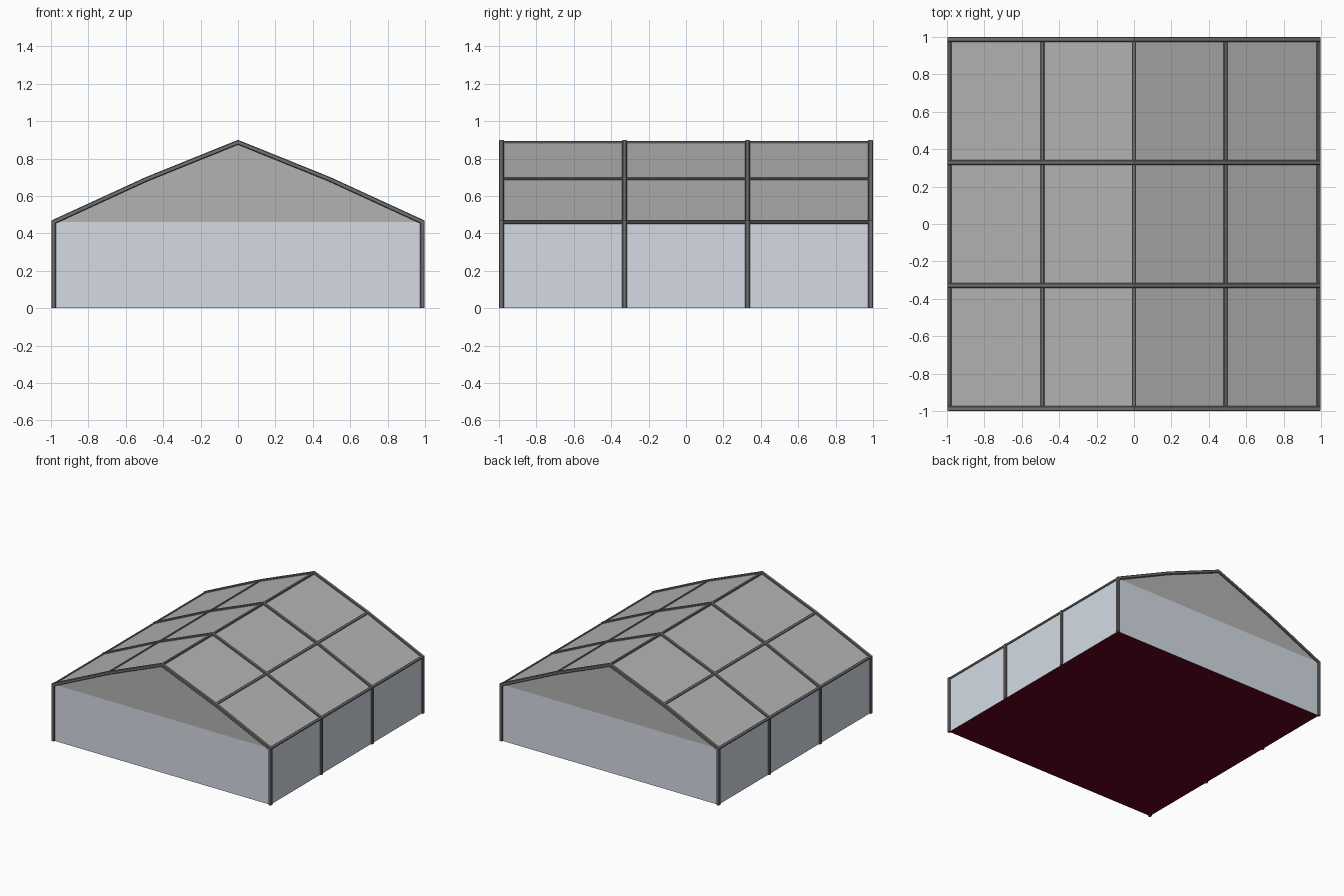
import bpy, bmesh
from mathutils import Vector

if "Cube" in bpy.data.objects:
    bpy.data.objects.remove(bpy.data.objects["Cube"])

X, EAVE = 0.986, 0.461          # frame centre lines
MID, RIDGE = (0.488, 0.69), 0.887
Y = 0.987
FRAMES = [-Y, -Y / 3, Y / 3, Y]


def material(name, rgb):
    m = bpy.data.materials.new(name)
    m.diffuse_color = (*rgb, 1)
    m.use_nodes = True
    m.node_tree.nodes["Principled BSDF"].inputs["Base Color"].default_value = m.diffuse_color
    return m


metal = material("frame_metal", (0.17, 0.17, 0.17))
canvas = material("roof_canvas", (0.45, 0.45, 0.45))
wall = material("wall_sheet", (0.66, 0.71, 0.78))
carpet = material("floor_carpet", (0.12, 0.001, 0.012))


def finish(name, bm, mat):
    bmesh.ops.recalc_face_normals(bm, faces=bm.faces)
    me = bpy.data.meshes.new(name)
    bm.to_mesh(me)
    bm.free()
    me.materials.append(mat)
    ob = bpy.data.objects.new(name, me)
    bpy.context.collection.objects.link(ob)
    return ob


def sweep(name, path, side, a, b, c):
    """Mitred bar with a chamfered a x b half-size section along a planar path."""
    path, side = [Vector(p) for p in path], Vector(side)
    section = [(a, b - c), (a - c, b), (c - a, b), (-a, b - c),
               (-a, c - b), (c - a, -b), (a - c, -b), (a, c - b)]
    normals = [(q - p).normalized().cross(side) for p, q in zip(path, path[1:])]
    bm = bmesh.new()
    rings = []
    for i, p in enumerate(path):
        n0, n1 = normals[max(i - 1, 0)], normals[min(i, len(normals) - 1)]
        n = (n0 + n1) / (1 + n0.dot(n1))
        rings.append([bm.verts.new(p + side * u + n * v) for u, v in section])
    for r, s in zip(rings, rings[1:]):
        for k in range(8):
            j = (k + 1) % 8
            bm.faces.new((r[k], r[j], s[j], s[k]))
    bm.faces.new(rings[0])
    bm.faces.new(rings[-1])
    return finish(name, bm, metal)


def panel(name, polys, mat):
    bm = bmesh.new()
    for poly in polys:
        bm.faces.new([bm.verts.new(p) for p in poly])
    bmesh.ops.remove_doubles(bm, verts=bm.verts, dist=1e-5)
    return finish(name, bm, mat)


roof = [(-X, EAVE), (-MID[0], MID[1]), (0, RIDGE), MID, (X, EAVE)]

# portal frames: posts and rafters in one bent bar
for i, y in enumerate(FRAMES):
    path = [(x, y, z) for x, z in [(-X, 0)] + roof + [(X, 0)]]
    sweep(f"portal_frame_{i + 1}", path, (0, 1, 0), 0.013, 0.012, 0.004)

# purlins along eaves, roof middle and ridge
for name, (x, z) in zip(("left_eave", "left_mid", "ridge", "right_mid", "right_eave"), roof):
    direction = Vector((1, 0, 0 if x == 0 else (-0.43 if x > 0 else 0.43))).normalized()
    sweep(f"{name}_purlin", [(x, -Y, z), (x, Y, z)], direction, 0.010, 0.008, 0.003)

# roof cover
panel("roof_cover", [[(x0, -Y, z0), (x1, -Y, z1), (x1, Y, z1), (x0, Y, z0)]
                     for (x0, z0), (x1, z1) in zip(roof, roof[1:])], canvas)

# end walls and gables, side walls
for name, s in (("front", -1), ("back", 1)):
    panel(f"{name}_gable", [[(x, s * Y, z) for x, z in roof]], canvas)
    panel(f"{name}_wall", [[(-X, s * Y, 0), (X, s * Y, 0), (X, s * Y, EAVE), (-X, s * Y, EAVE)]], wall)
for name, s in (("left", -1), ("right", 1)):
    panel(f"{name}_wall", [[(s * X, -Y, 0), (s * X, Y, 0), (s * X, Y, EAVE), (s * X, -Y, EAVE)]], wall)

# floor
panel("floor", [[(-X, -Y, 0), (X, -Y, 0), (X, Y, 0), (-X, Y, 0)]], carpet)
